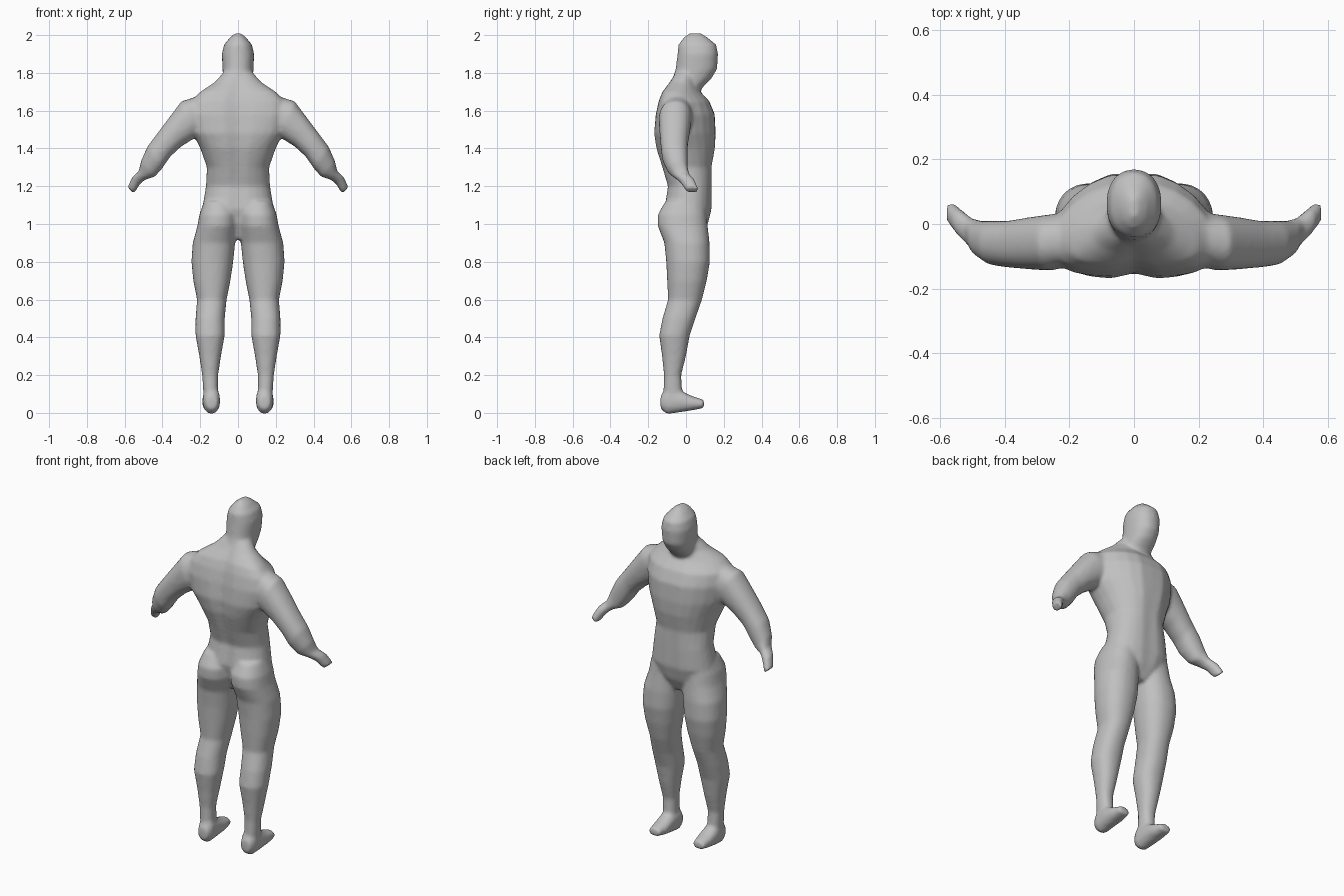
import bpy
import bmesh
import math
from mathutils import Vector

SIDES = 24      # points around every cross-section
UNIT = 0.01     # section numbers below are in hundredths of a unit

default_cube = bpy.data.objects.get("Cube")
if default_cube:
    bpy.data.objects.remove(default_cube, do_unlink=True)


def signed_power(value, power):
    return math.copysign(abs(value) ** power, value)


def ring(centre, across, deep, power=0.9):
    """Rounded cross-section spanned by two half-axes."""
    points = []
    for i in range(SIDES):
        angle = math.tau * i / SIDES
        a = signed_power(math.cos(angle), power)
        b = signed_power(math.sin(angle), power)
        points.append(centre + across * a + deep * b)
    return points


def flat_ring(z, x_min, x_max, y_min, y_max):
    """Horizontal cross-section fitted inside a rectangle."""
    centre = Vector((x_min + x_max, y_min + y_max, z + z)) / 2
    across = Vector((x_max - x_min, 0, 0)) / 2
    deep = Vector((0, y_max - y_min, 0)) / 2
    return ring(centre, across, deep)


def upright_ring(y, x_min, x_max, z_min, z_max):
    """Cross-section facing along y, fitted inside a rectangle."""
    centre = Vector((x_min + x_max, y + y, z_min + z_max)) / 2
    across = Vector((x_max - x_min, 0, 0)) / 2
    tall = Vector((0, 0, z_max - z_min)) / 2
    return ring(centre, across, tall)


def arm_ring(upper_x, upper_z, lower_x, lower_z, y_min, y_max):
    """Tilted cross-section between an upper and a lower edge of the arm."""
    upper = Vector((upper_x, 0, upper_z))
    lower = Vector((lower_x, 0, lower_z))
    middle = Vector((0, y_min + y_max, 0)) / 2
    deep = Vector((0, y_max - y_min, 0)) / 2
    return ring((upper + lower) / 2 + middle, (upper - lower) / 2, deep)


def torso_ring(z, half_width, y_min, y_max, sweep):
    """Cross-section with swept-back sides and a groove down the middle."""
    points = flat_ring(z, -half_width, half_width, y_min, y_max)
    for p in points:
        groove = math.exp(-(p.x / 3) ** 2)
        p.y *= 1 - groove * (0.1 if p.y < 0 else 0.05)
        p.y -= sweep * (p.x / half_width) ** 2
    return points


def loft(bm, rings, side=1):
    """Skin a closed tube over the rings; side -1 mirrors it."""
    loops = []
    for points in rings:
        loops.append([bm.verts.new((p.x * side * UNIT, p.y * UNIT, p.z * UNIT))
                      for p in points])
    for low, high in zip(loops, loops[1:]):
        for i in range(SIDES):
            j = (i + 1) % SIDES
            bm.faces.new((low[i], low[j], high[j], high[i]))
    bm.faces.new(loops[0])
    bm.faces.new(loops[-1])


# Torso: height, half width, back, front, sweep of the sides
torso = [torso_ring(*s) for s in (
    (92, 6, -6, 8, 0),
    (100, 15, -10, 12, 0),
    (108, 19, -12, 14, 0),
    (120, 17, -10, 14, 0),
    (130, 16.5, -13, 14, 1),
    (140, 20, -16, 16, 3),
    (148, 24, -17, 16.5, 5),
    (158, 26, -16, 16, 6),
    (165, 25, -14.5, 13, 5),
    (170, 20, -12.5, 8, 4),
    (175, 12.5, -9, 5, 1),
    (180, 8, -6, 5, 0))]

# Head and neck: height, left and right, back, front
head = [flat_ring(z, -w, w, back, front) for z, w, back, front in (
    (164, 8, -10, 6),
    (172, 8, -9, 8.5),
    (177, 8, -7, 13.5),
    (182, 8.2, -5.5, 16.5),
    (190, 8.6, -4.5, 17),
    (195, 7.4, -4, 16),
    (199, 4, -1, 11),
    (201, 1.5, 2, 8))]

# Leg: height, inner, outer, back, front
leg = [flat_ring(*s) for s in (
    (112, 3, 18, -11, 10),
    (105, 0.5, 20.5, -15, 11),
    (99, 0.5, 21.5, -15, 11.5),
    (90, 1.5, 24, -11.5, 12.5),
    (80, 2.5, 24.7, -10.5, 12.7),
    (70, 4, 23.7, -10, 11),
    (60, 6, 21.7, -9.5, 8.5),
    (50, 7, 22.5, -12.5, 5),
    (41, 7, 22.5, -14.2, 2),
    (30, 9, 20.5, -12.7, 0),
    (20, 10.5, 19, -11.7, -2.5),
    (12, 10.5, 18.5, -12, -2),
    (5, 11, 18, -11, -3))]

# Foot: position along y, inner, outer, sole, top
foot = [upright_ring(*s) for s in (
    (-13.5, 11, 17, 2, 9),
    (-10, 9.5, 18.5, -0.7, 14),
    (-3, 9.5, 19, 0.3, 12),
    (3, 9.5, 19, 1.3, 9),
    (9.5, 11, 18, 2.5, 7))]

# Arm: upper edge x and z, lower edge x and z, back, front
arm = [arm_ring(*s) for s in (
    (17, 169, 14, 150, -12, 4),
    (30, 165, 22, 146, -14.5, 3),
    (36, 157, 30, 141, -14, 2),
    (42, 149, 36, 135.5, -13.5, 1),
    (48, 141, 40, 129.5, -12.7, 1),
    (51.5, 133, 44, 125, -10, 1),
    (52.5, 128, 49, 123.5, -7, 2),
    (56, 125, 52, 121, -3.5, 4.5),
    (58.5, 119.5, 55, 116, 0, 7))]

bm = bmesh.new()
loft(bm, torso)
loft(bm, head)
for side in (1, -1):
    for limb in (leg, foot, arm):
        loft(bm, limb, side)
bmesh.ops.recalc_face_normals(bm, faces=bm.faces)

mesh = bpy.data.meshes.new("body")
bm.to_mesh(mesh)
bm.free()
body = bpy.data.objects.new("body", mesh)
bpy.context.collection.objects.link(body)

# Fuse the overlapping parts into one smooth skin
fuse = body.modifiers.new("fuse", 'REMESH')
fuse.mode = 'VOXEL'
fuse.voxel_size = UNIT
fuse.use_smooth_shade = True
soften = body.modifiers.new("soften", 'SMOOTH')
soften.factor = 0.5
soften.iterations = 8

# Single plain grey
grey = bpy.data.materials.new("plain grey")
grey.use_nodes = True
colour = (0.53, 0.53, 0.53, 1)
grey.diffuse_color = colour
grey.node_tree.nodes["Principled BSDF"].inputs["Base Color"].default_value = colour
mesh.materials.append(grey)
for face in mesh.polygons:
    face.use_smooth = True
